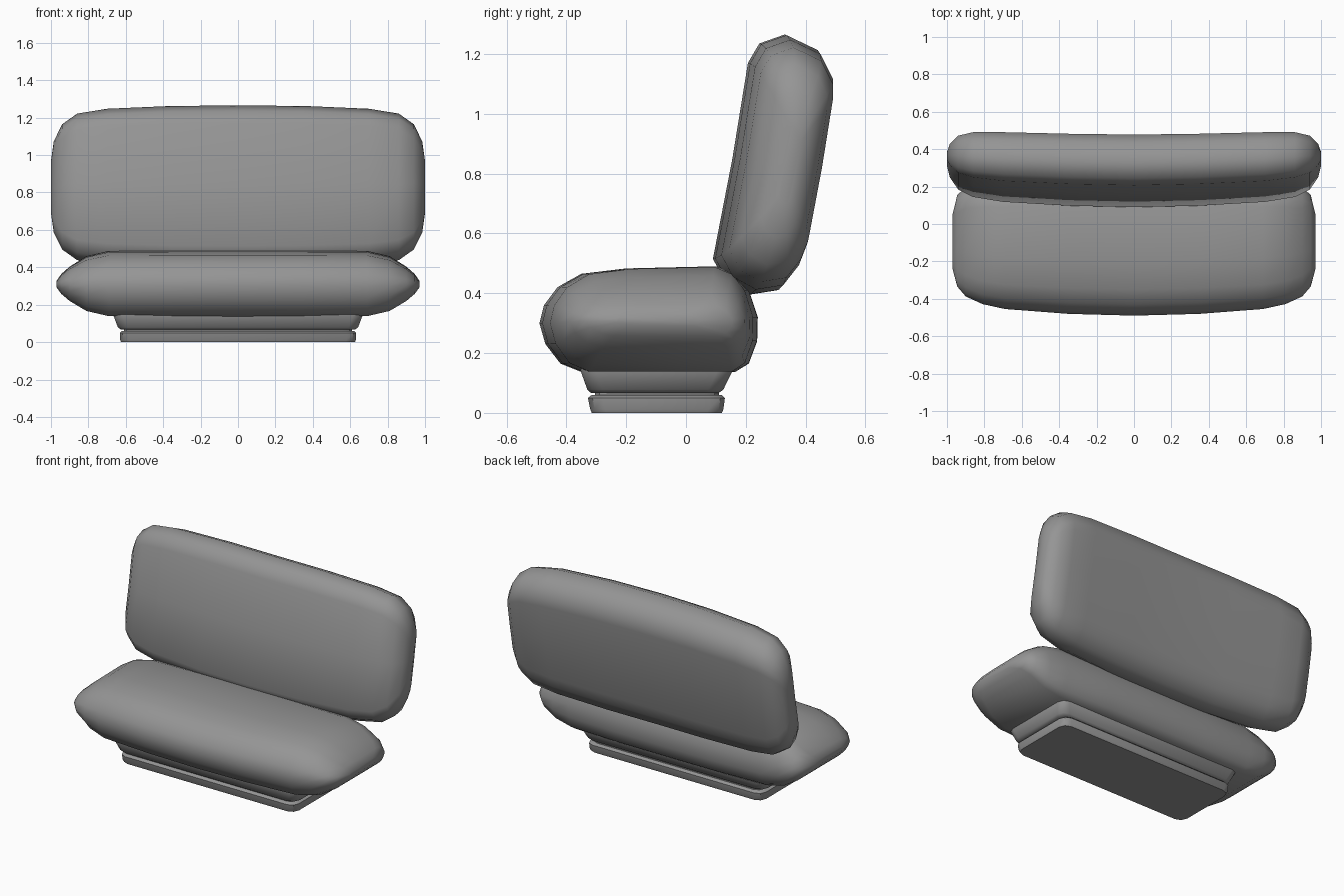
import bpy
import bmesh

cube = bpy.data.objects.get("Cube")
if cube:
    bpy.data.objects.remove(cube, do_unlink=True)

# One grey for every part
grey = bpy.data.materials.new("upholstery_grey")
grey.use_nodes = True
colour = (0.3, 0.3, 0.3, 1)
grey.diffuse_color = colour
grey.node_tree.nodes["Principled BSDF"].inputs["Base Color"].default_value = colour


def loft(name, rings, angle):
    """Skin a list of equal-length closed rings and cap both ends."""
    bm = bmesh.new()
    loops = [[bm.verts.new(p) for p in ring] for ring in rings]
    for a, b in zip(loops, loops[1:]):
        for i in range(len(a)):
            j = (i + 1) % len(a)
            bm.faces.new((a[i], a[j], b[j], b[i]))
    bm.faces.new(loops[0])
    bm.faces.new(loops[-1])
    bmesh.ops.recalc_face_normals(bm, faces=bm.faces)
    mesh = bpy.data.meshes.new(name)
    bm.to_mesh(mesh)
    bm.free()
    mesh.materials.append(grey)
    obj = bpy.data.objects.new(name, mesh)
    bpy.context.collection.objects.link(obj)
    bpy.ops.object.select_all(action='DESELECT')
    bpy.context.view_layer.objects.active = obj
    obj.select_set(True)
    bpy.ops.object.shade_smooth_by_angle(angle=angle)
    return obj


def cushion(name, profile, stations, centre, lean):
    """Sweep a side profile along x; stations are (x, depth, height, shift)."""
    cy, cz = centre
    mirrored = [(-x, d, h, s) for x, d, h, s in reversed(stations) if x > 0]
    rings = []
    for x, depth, height, shift in mirrored + stations:
        ring = []
        for y, z in profile:
            dz = z - cz
            dy = y - cy - lean * dz
            ring.append((x, cy + shift + dy * depth + lean * dz * height,
                         cz + dz * height))
        rings.append(ring)
    return loft(name, rings, 1.4)


# Seat cushion: plump bench with tapering ends
cushion(
    "seat_cushion",
    [(-.49, .30), (-.475, .36), (-.43, .42), (-.35, .465), (-.2, .483),
     (.1, .49), (.165, .465), (.21, .41), (.24, .32), (.238, .24),
     (.21, .165), (.165, .137), (-.35, .137), (-.42, .165), (-.47, .23)],
    [(0, 1, 1, 0), (.35, .985, 1, .004), (.69, .93, .99, .01),
     (.81, .88, .83, .018), (.9, .8, .52, .03), (.945, .67, .3, .035),
     (.97, .4, .1, .03)],
    (-.125, .31), 0)

# Backrest: leaning slab, bowed slightly forward in the middle
cushion(
    "backrest",
    [(.09, .515), (.155, .85), (.207, 1.17), (.245, 1.235), (.33, 1.265),
     (.435, 1.215), (.478, 1.13), (.478, 1.07), (.438, .82), (.387, .55),
     (.36, .48), (.305, .41), (.21, .395), (.13, .44)],
    [(0, 1, 1, 0), (.35, .99, .995, .006), (.7, .96, .96, .02),
     (.86, .89, .9, .032), (.94, .73, .77, .04), (.985, .42, .56, .046),
     (1, .14, .32, .05)],
    (.30, .83), .18)


def outline(x, y0, y1, z, cut=.05):
    """Rectangle with softened corners at height z."""
    c = cut * .3
    front = [(x - cut, y0), (x - c, y0 + c), (x, y0 + cut)]
    back = [(x, y1 - cut), (x - c, y1 - c), (x - cut, y1)]
    right = front + back
    left = [(-px, py) for px, py in reversed(right)]
    return [(px, py, z) for px, py in right + left]


# Floor plate and flared neck, parted by a narrow groove
loft("base_plate", [
    outline(.625, -.315, .12, 0), outline(.63, -.32, .125, .012),
    outline(.632, -.328, .13, .05), outline(.62, -.315, .12, .06)], .7)
loft("base_groove", [
    outline(.61, -.305, .11, .05), outline(.61, -.305, .11, .08)], .7)
loft("base_neck", [
    outline(.625, -.318, .11, .067), outline(.642, -.33, .125, .078),
    outline(.665, -.352, .155, .14), outline(.665, -.352, .155, .17)], .7)
